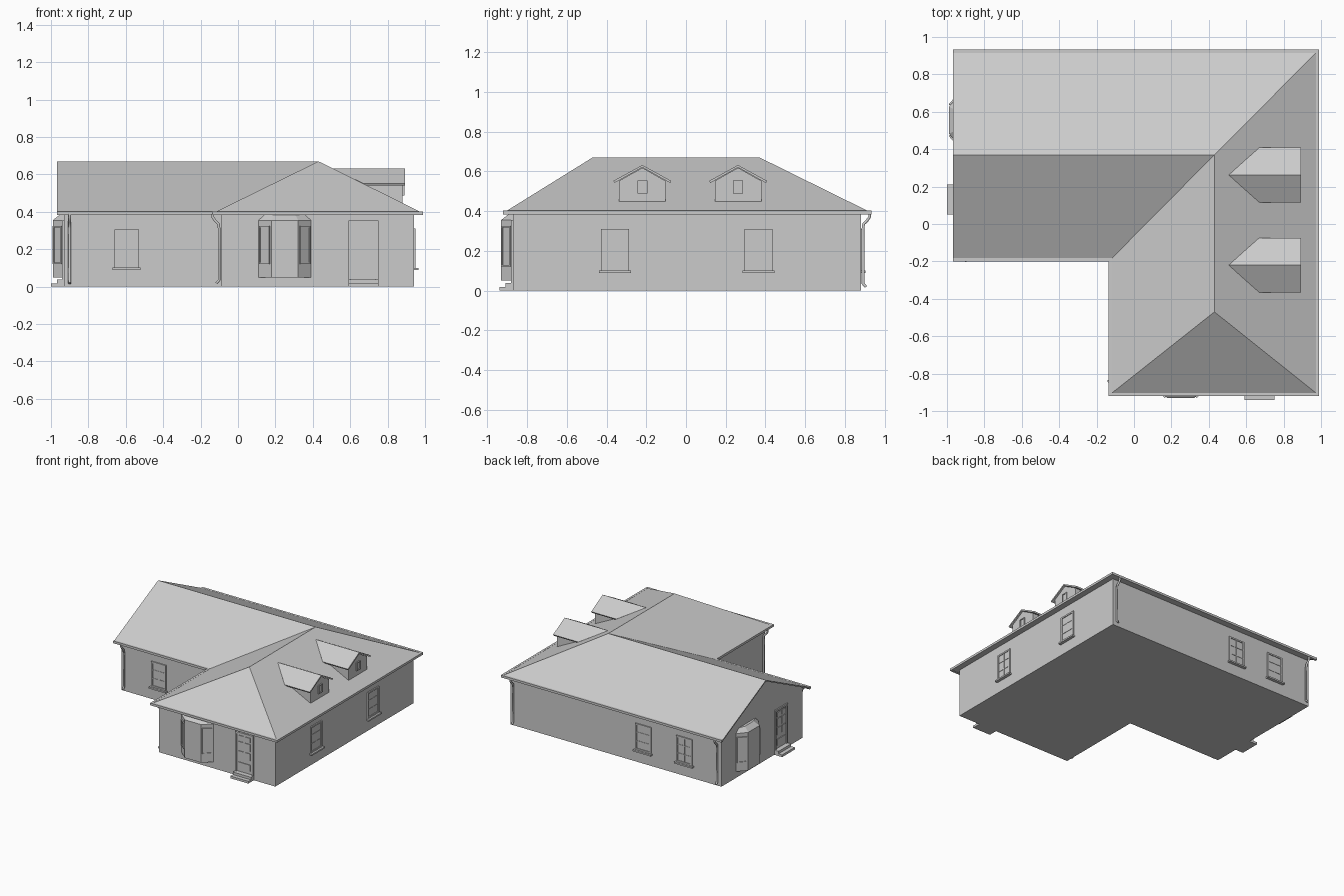
import bpy, bmesh, math
from mathutils import Matrix, Vector

cube = bpy.data.objects.get("Cube")
if cube:
    bpy.data.objects.remove(cube)

grey = bpy.data.materials.new("plain grey")
grey.use_nodes = True
grey.diffuse_color = (0.6, 0.6, 0.6, 1)
grey.node_tree.nodes["Principled BSDF"].inputs["Base Color"].default_value = (0.6, 0.6, 0.6, 1)


def link(name, data, matrix=None):
    data.materials.append(grey)
    ob = bpy.data.objects.new(name, data)
    bpy.context.scene.collection.objects.link(ob)
    if matrix:
        ob.matrix_world = matrix
    return ob


def finish(name, bm, matrix=None, fix=True):
    if fix:
        bmesh.ops.recalc_face_normals(bm, faces=bm.faces)
    me = bpy.data.meshes.new(name)
    bm.to_mesh(me)
    bm.free()
    return link(name, me, matrix)


def boxes(name, spans, matrix=None):
    """One object from boxes given as (x0, x1, y0, y1, z0, z1)."""
    bm = bmesh.new()
    for x0, x1, y0, y1, z0, z1 in spans:
        place = Matrix.Translation(((x0 + x1) / 2, (y0 + y1) / 2, (z0 + z1) / 2))
        size = Matrix.Diagonal((x1 - x0, y1 - y0, z1 - z0, 1))
        bmesh.ops.create_cube(bm, size=1, matrix=place @ size)
    return finish(name, bm, matrix)


def prism(name, points, push):
    """Closed solid from a flat outline pushed along a vector."""
    bm = bmesh.new()
    face = bm.faces.new([bm.verts.new(p) for p in points])
    out = bmesh.ops.extrude_face_region(bm, geom=[face], use_keep_orig=True)
    moved = [v for v in out["geom"] if isinstance(v, bmesh.types.BMVert)]
    bmesh.ops.translate(bm, verts=moved, vec=push)
    return finish(name, bm)


def slab(name, points, faces, thick):
    """Roof sheet with thickness below its surface."""
    bm = bmesh.new()
    vs = [bm.verts.new(p) for p in points]
    for f in faces:
        bm.faces.new([vs[i] for i in f])
    bmesh.ops.recalc_face_normals(bm, faces=bm.faces)
    if sum(f.normal.z for f in bm.faces) < 0:
        bmesh.ops.reverse_faces(bm, faces=bm.faces)
    ob = finish(name, bm, fix=False)
    mod = ob.modifiers.new("thickness", "SOLIDIFY")
    mod.thickness = thick
    mod.offset = -1
    return ob


def on_wall(x, y, turn):
    """Frame on a wall: local x runs along it, local -y points out."""
    return Matrix.Translation((x, y, 0)) @ Matrix.Rotation(math.radians(turn), 4, "Z")


def window(name, m, w, z0, z1, cols=2, rows=3, sill=True, bar=0.012):
    parts = [(-w, w, -0.003, 0.01, z0, z1)]
    for s in (-1, 1):
        a, b = sorted((s * w, s * (w - bar)))
        parts.append((a, b, -0.009, 0.01, z0, z1))
    parts += [(-w, w, -0.009, 0.01, z0, z0 + bar), (-w, w, -0.009, 0.01, z1 - bar, z1)]
    t = bar * 0.25
    for i in range(1, cols):
        u = -w + 2 * w * i / cols
        parts.append((u - t, u + t, -0.006, 0.01, z0, z1))
    for i in range(1, rows):
        z = z0 + (z1 - z0) * i / rows
        parts.append((-w, w, -0.006, 0.01, z - t, z + t))
    if sill:
        parts.append((-w - 0.01, w + 0.01, -0.024, 0.01, z0 - 0.012, z0))
    boxes(name, parts, m)


def door(name, m):
    w, top = 0.08, 0.355
    parts = [(-w, w, -0.003, 0.01, 0.04, top), (-w, w, -0.01, 0.01, top - 0.014, top)]
    for s in (-1, 1):
        a, b = sorted((s * w, s * (w - 0.014)))
        parts.append((a, b, -0.01, 0.01, 0.03, top))
        # three raised panels in each column
        a, b = sorted((s * 0.008, s * 0.052))
        for z0, z1 in ((0.15, 0.205), (0.22, 0.28), (0.295, 0.33)):
            parts.append((a, b, -0.008, 0.01, z0, z1))
    parts.append((-0.052, 0.052, -0.008, 0.01, 0.065, 0.115))
    boxes(name, parts, m)
    boxes(name + "_steps", [(-w, w, -0.07, 0.01, 0, 0.018), (-w, w, -0.038, 0.01, 0.018, 0.038)], m)


def bay(name, m):
    hw, c, d, low, high = 0.14, 0.072, 0.06, 0.05, 0.355
    bm = bmesh.new()
    rings = []
    for z, k, depth in ((low, 1, d), (high, 1, d), (0.387, 0.75, 0.02)):
        plan = ((-hw, 0.01), (-hw, 0), (-c, -depth), (c, -depth), (hw, 0), (hw, 0.01))
        rings.append([bm.verts.new((x * k, y, z)) for x, y in plan])
    for a, b in zip(rings, rings[1:]):
        for i in range(len(a)):
            j = (i + 1) % len(a)
            bm.faces.new((a[i], a[j], b[j], b[i]))
    bm.faces.new(rings[0])
    bm.faces.new(rings[-1])
    finish(name, bm, m)
    angle = math.degrees(math.atan2(d, hw - c))
    for s, side in ((-1, "right"), (1, "left")):
        window(f"{name}_{side}_window", m @ on_wall(s * (hw + c) / 2, -d / 2, s * angle),
               0.036, 0.12, 0.325, 1, 1, False, 0.008)


def drainpipe(name, m):
    cu = bpy.data.curves.new(name, "CURVE")
    cu.dimensions = "3D"
    cu.bevel_depth = 0.008
    cu.bevel_resolution = 1
    cu.use_fill_caps = True
    path = ((-0.045, 0.39), (-0.044, 0.37), (-0.03, 0.35), (-0.014, 0.335),
            (-0.011, 0.31), (-0.011, 0.035), (-0.026, 0.018))
    sp = cu.splines.new("POLY")
    sp.points.add(len(path) - 1)
    for p, (y, z) in zip(sp.points, path):
        p.co = (0, y, z, 1)
    link(name, cu, m)


# Walls on an L plan, with the gable above the left end
LEFT, RIGHT, BACK, FRONT, WING, INNER = -0.93, 0.94, 0.88, -0.87, -0.09, -0.15
plan = [(LEFT, BACK), (RIGHT, BACK), (RIGHT, FRONT), (WING, FRONT), (WING, INNER), (LEFT, INNER)]
prism("walls", [(x, y, 0) for x, y in plan], (0, 0, 0.39))
prism("gable_wall", [(LEFT, BACK, 0.385), (LEFT, INNER, 0.385), (LEFT, INNER, 0.402),
                     (LEFT, 0.37, 0.66), (LEFT, BACK, 0.402)], (0.02, 0, 0))

# Main roof
EAVE, RIDGE = 0.4, 0.67
eaves = [(-0.968, 0.917), (0.975, 0.917), (0.975, -0.905), (-0.12, -0.905), (-0.12, -0.185), (-0.968, -0.185)]
ridge = [(-0.968, 0.37), (0.43, 0.37), (0.43, -0.47)]
slab("main_roof", [(x, y, EAVE) for x, y in eaves] + [(x, y, RIDGE) for x, y in ridge],
     [(0, 1, 7, 6), (1, 2, 8, 7), (2, 3, 8), (3, 4, 7, 8), (4, 5, 6, 7)], 0.01)
soffit = [(max(x, LEFT), y) for x, y in eaves]
prism("soffit", [(x, y, 0.386) for x, y in soffit], (0, 0, 0.008))

# Gutters along the five eaves
g0, g1 = 0.384, 0.402
boxes("gutters", [
    (-0.968, 0.99, 0.915, 0.933, g0, g1), (0.973, 0.99, -0.92, 0.933, g0, g1),
    (-0.135, 0.99, -0.92, -0.903, g0, g1), (-0.135, -0.118, -0.92, -0.183, g0, g1),
    (-0.968, -0.118, -0.2, -0.183, g0, g1)])

# Dormers on the right slope
for name, y in (("front_dormer", -0.22), ("back_dormer", 0.262)):
    prism(name + "_body", [(0.88, y - 0.117, 0.448), (0.88, y + 0.117, 0.448), (0.88, y + 0.117, 0.552),
                           (0.88, y, 0.618), (0.88, y - 0.117, 0.552)], (-0.37, 0, 0))
    slab(name + "_roof", [(0.893, y, 0.632), (0.505, y, 0.632), (0.67, y + 0.146, 0.552), (0.893, y + 0.146, 0.552),
                          (0.67, y - 0.146, 0.552), (0.893, y - 0.146, 0.552)],
         [(0, 1, 2, 3), (0, 5, 4, 1)], 0.012)
    window(name + "_window", on_wall(0.88, y, 90), 0.025, 0.488, 0.555, 1, 1, False, 0.006)

# Windows
window("front_window", on_wall(-0.595, INNER, 0), 0.065, 0.102, 0.305)
for name, y in (("right_front_window", -0.357), ("right_back_window", 0.365)):
    window(name, on_wall(RIGHT, y, 90), 0.07, 0.1, 0.31)
for name, x in (("back_left_window", -0.605), ("back_middle_window", -0.24)):
    window(name, on_wall(x, BACK, 180), 0.07, 0.1, 0.31)

# Bays, doors and drainpipes
bay("front_bay", on_wall(0.25, FRONT, 0))
bay("left_bay", on_wall(LEFT, 0.555, -90))
door("front_door", on_wall(0.67, FRONT, 0))
door("left_door", on_wall(LEFT, 0.13, -90))
drainpipe("wing_drainpipe", on_wall(WING, -0.84, -90))
drainpipe("back_left_drainpipe", on_wall(-0.9, BACK, 180))
drainpipe("back_right_drainpipe", on_wall(0.91, BACK, 180))
drainpipe("inner_drainpipe", on_wall(-0.9, INNER, 0))
